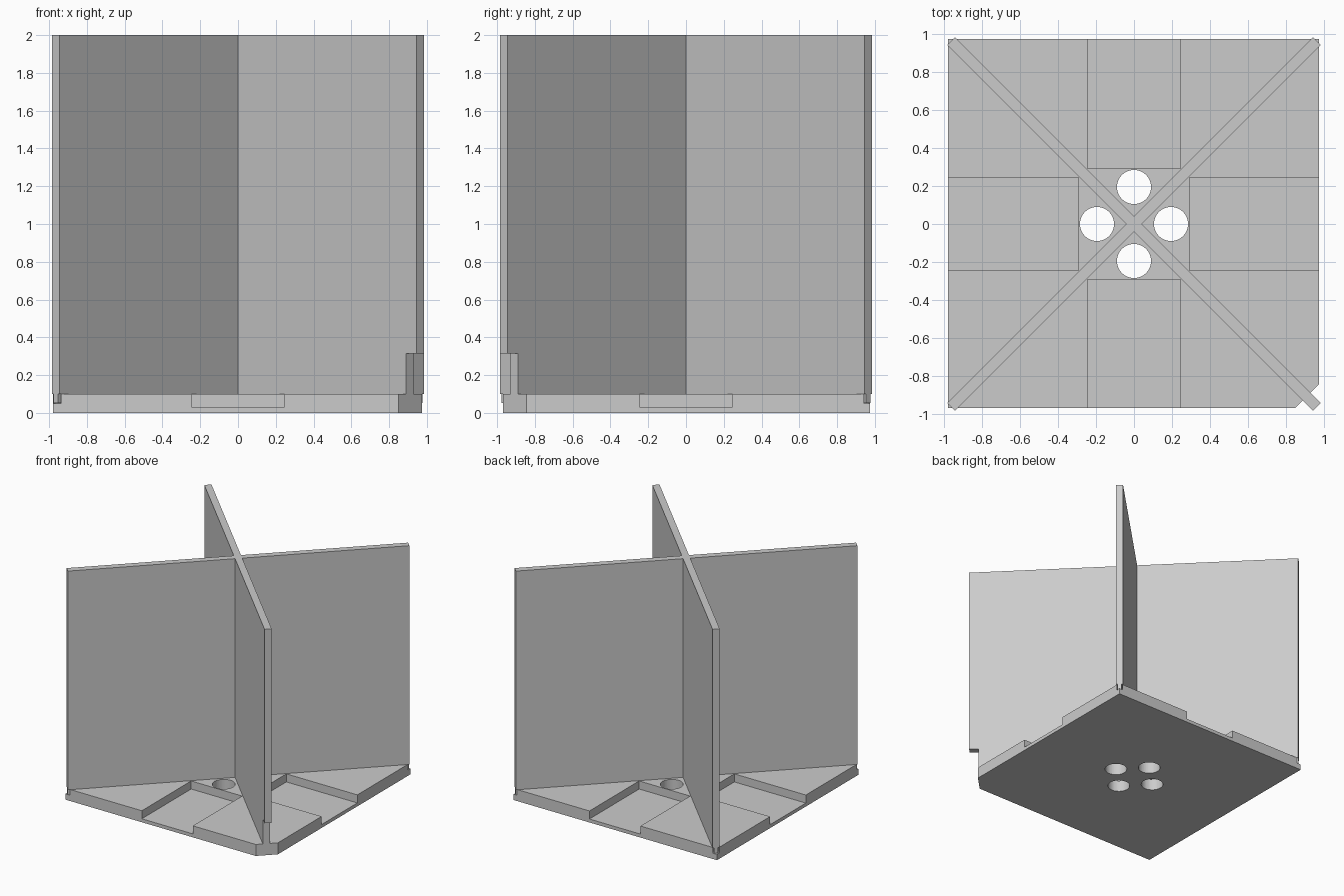
import bpy, bmesh, math
from mathutils import Vector, Matrix

cube = bpy.data.objects.get("Cube")
if cube:
    bpy.data.objects.remove(cube, do_unlink=True)

grey = bpy.data.materials.new("plain grey")
grey.use_nodes = True
colour = (0.6, 0.6, 0.6, 1)
grey.diffuse_color = colour
grey.node_tree.nodes["Principled BSDF"].inputs["Base Color"].default_value = colour


def prism(name, outline, z0, z1):
    """Extrude a flat outline from z0 up to z1."""
    bm = bmesh.new()
    face = bm.faces.new([bm.verts.new((x, y, z0)) for x, y in outline])
    top = bmesh.ops.extrude_face_region(bm, geom=[face])["geom"]
    bmesh.ops.translate(bm, vec=(0, 0, z1 - z0),
                        verts=[v for v in top if isinstance(v, bmesh.types.BMVert)])
    bmesh.ops.recalc_face_normals(bm, faces=bm.faces)
    mesh = bpy.data.meshes.new(name)
    bm.to_mesh(mesh)
    bm.free()
    mesh.materials.append(grey)
    obj = bpy.data.objects.new(name, mesh)
    bpy.context.collection.objects.link(obj)
    return obj


def rect(x0, x1, y0, y1):
    return [(x0, y0), (x1, y0), (x1, y1), (x0, y1)]


def turned(points, degrees):
    rot = Matrix.Rotation(math.radians(degrees), 2)
    return [tuple(rot @ Vector(p)) for p in points]


def cross(half, reach, front_left_reach):
    """Diagonal cross outline; the arm at the front left corner has its own reach."""
    points = []
    for angle in (45, 135, 225, 315):
        r = front_left_reach if angle == 315 else reach
        points += turned([(r, -half), (r, half), (half, half)], angle)
    return points


def cut(obj, cutter):
    mod = obj.modifiers.new("cut", "BOOLEAN")
    mod.operation = "DIFFERENCE"
    mod.solver = "EXACT"
    mod.object = cutter
    bpy.context.view_layer.objects.active = obj
    bpy.ops.object.modifier_apply(modifier=mod.name)
    bpy.data.objects.remove(cutter, do_unlink=True)


TOP = 0.1
REACH = 1.365
CHAMFER = 1.287

# Base plate with one chamfered corner
base = prism("base_plate", [(-0.98, -0.97), (0.85, -0.97), (0.975, -0.845),
                            (0.975, 0.975), (-0.98, 0.975)], 0, TOP)

# Four open channels and four round drain holes
for angle in (0, 90, 180, 270):
    cut(base, prism("channel_cutter",
                    turned(rect(0.293, 1.2, -0.245, 0.245), angle), 0.03, 0.2))
    centre = turned([(0.195, 0)], angle)[0]
    circle = [(centre[0] + 0.09 * math.cos(t * math.tau / 48),
               centre[1] + 0.09 * math.sin(t * math.tau / 48)) for t in range(48)]
    cut(base, prism("hole_cutter", circle, -0.1, 0.2))

# Diagonal slot for the divider
cut(base, prism("slot_cutter", cross(0.024, 1.5, 1.2), 0.05, 0.2))

# Crossed divider walls, notched above the chamfered corner
walls = prism("divider_walls", cross(0.0285, REACH, REACH), TOP, 2)
cut(walls, prism("notch_cutter",
                 turned(rect(CHAMFER, 1.5, -0.1, 0.1), 315), 0, 0.315))

# Thin tongue under the walls
prism("divider_tongue", cross(0.016, REACH, 1.19), 0.053, TOP)
